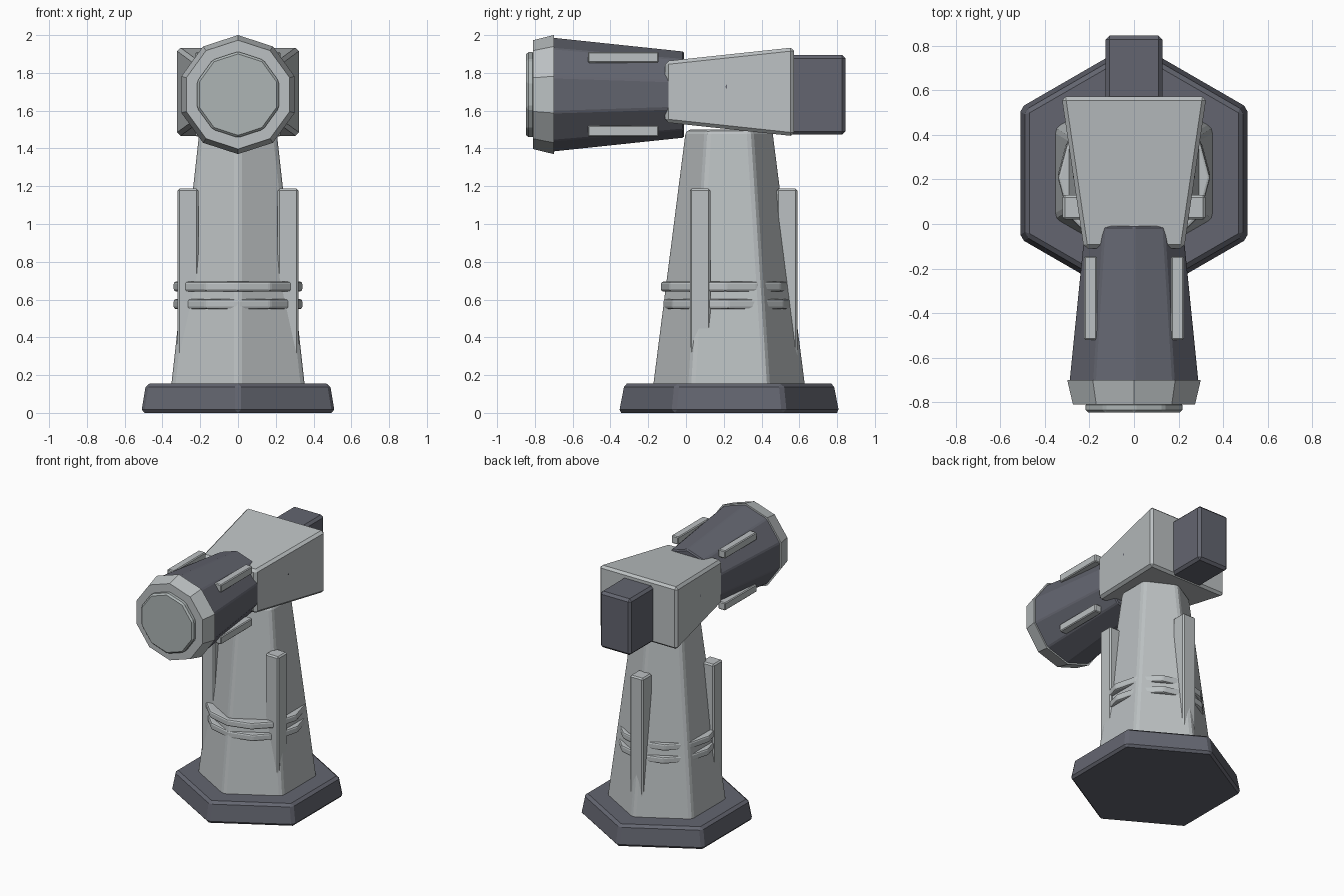
import bpy, bmesh
from math import radians
from mathutils import Matrix

if "Cube" in bpy.data.objects:
    bpy.data.objects.remove(bpy.data.objects["Cube"], do_unlink=True)


def material(name, color):
    m = bpy.data.materials.new(name)
    m.use_nodes = True
    m.diffuse_color = (*color, 1)
    m.node_tree.nodes["Principled BSDF"].inputs["Base Color"].default_value = (*color, 1)
    return m


LIGHT = material("light grey", (0.50, 0.53, 0.54))
LENS = material("lens grey", (0.42, 0.46, 0.46))
DARK = material("dark slate", (0.125, 0.13, 0.16))


def finish(name, bm, mat, bevel=0.0, segments=1):
    bmesh.ops.recalc_face_normals(bm, faces=bm.faces)
    mesh = bpy.data.meshes.new(name)
    bm.to_mesh(mesh)
    bm.free()
    mesh.materials.append(mat)
    ob = bpy.data.objects.new(name, mesh)
    bpy.context.collection.objects.link(ob)
    if bevel:
        mod = ob.modifiers.new("bevel", "BEVEL")
        mod.width, mod.segments = bevel, segments
        mod.limit_method, mod.angle_limit = "ANGLE", radians(25)
    return ob


def box(name, x, y, z, mat, bevel=0.008):
    """Box given by its (low, high) limits on each axis."""
    bm = bmesh.new()
    bmesh.ops.create_cube(bm, size=1)
    for v in bm.verts:
        v.co = [lim[0] + (c + 0.5) * (lim[1] - lim[0]) for c, lim in zip(v.co, (x, y, z))]
    return finish(name, bm, mat, bevel)


def prism(name, sides, r_low, r_high, low, high, place, mat, bevel=0.0, segments=1, turn=0):
    """Tapered prism from low to high along local z, corner on local y."""
    bm = bmesh.new()
    bmesh.ops.create_cone(bm, cap_ends=True, segments=sides, radius1=r_low,
                          radius2=r_high, depth=high - low)
    m = place @ Matrix.Translation((0, 0, (low + high) / 2)) @ Matrix.Rotation(radians(turn), 4, "Z")
    bmesh.ops.transform(bm, matrix=m, verts=bm.verts)
    return finish(name, bm, mat, bevel, segments)


# Base and column: hexagons with a corner at front and back
CY = 0.228
stand = Matrix.Translation((0, CY, 0))
prism("base", 6, 0.592, 0.562, 0, 0.155, stand, DARK, 0.018)
prism("column", 6, 0.41, 0.235, 0.13, 1.5, stand, LIGHT, 0.025, 2)

# Twelve-sided bands that sink into the column corners
for name, y, low in (("upper_band", 0.208, 0.643), ("lower_band", 0.222, 0.55)):
    prism(name, 12, 0.342, 0.342, low, low + 0.052, Matrix.Translation((0, y, 0)), LIGHT, 0.012, 2)

# Upright fins on three of the column corners
for name, x, y in (("left_fin", 0.265, 0.075), ("right_fin", -0.265, 0.075), ("back_fin", 0, 0.535)):
    box(name, (x - 0.055, x + 0.055), (y - 0.055, y + 0.055), (0.2, 1.187), LIGHT, 0.01)

# Wedge head, wider and taller at the back
head = bmesh.new()
bmesh.ops.create_cube(head, size=2)
for v in head.verts:
    back = v.co.y > 0
    v.co = (v.co.x * (0.325 if back else 0.225), 0.572 if back else -0.11,
            1.7 + v.co.z * (0.235 if back else 0.162))
finish("head", head, LIGHT, 0.018)
box("rear_block", (-0.128, 0.128), (0.5, 0.845), (1.473, 1.895), DARK, 0.018)

# Small axle ends just showing on the sides of the head
axle = Matrix.Translation((0, 0.22, 1.727)) @ Matrix.Rotation(radians(90), 4, "Y")
prism("axle", 6, 0.012, 0.012, -0.273, 0.273, axle, DARK)

# Ten-sided barrel, muzzle ring and lens, pointing to the front
aim = Matrix.Translation((0, 0, 1.685)) @ Matrix.Rotation(radians(90), 4, "X")
prism("barrel", 10, 0.23, 0.305, 0.01, 0.72, aim, DARK, 0.008)
prism("muzzle_ring", 10, 0.315, 0.288, 0.7, 0.81, aim, LIGHT)
prism("lens", 10, 0.228, 0.228, 0.8, 0.846, aim, LENS, 0.012)

# Four light slats along the barrel
for side, x in (("left", 0.195), ("right", -0.195)):
    for level, z in (("upper", 1.882), ("lower", 1.492)):
        box(f"{level}_{side}_slat", (x - 0.029, x + 0.029), (-0.52, -0.145),
            (z - 0.029, z + 0.029), LIGHT, 0.006)
